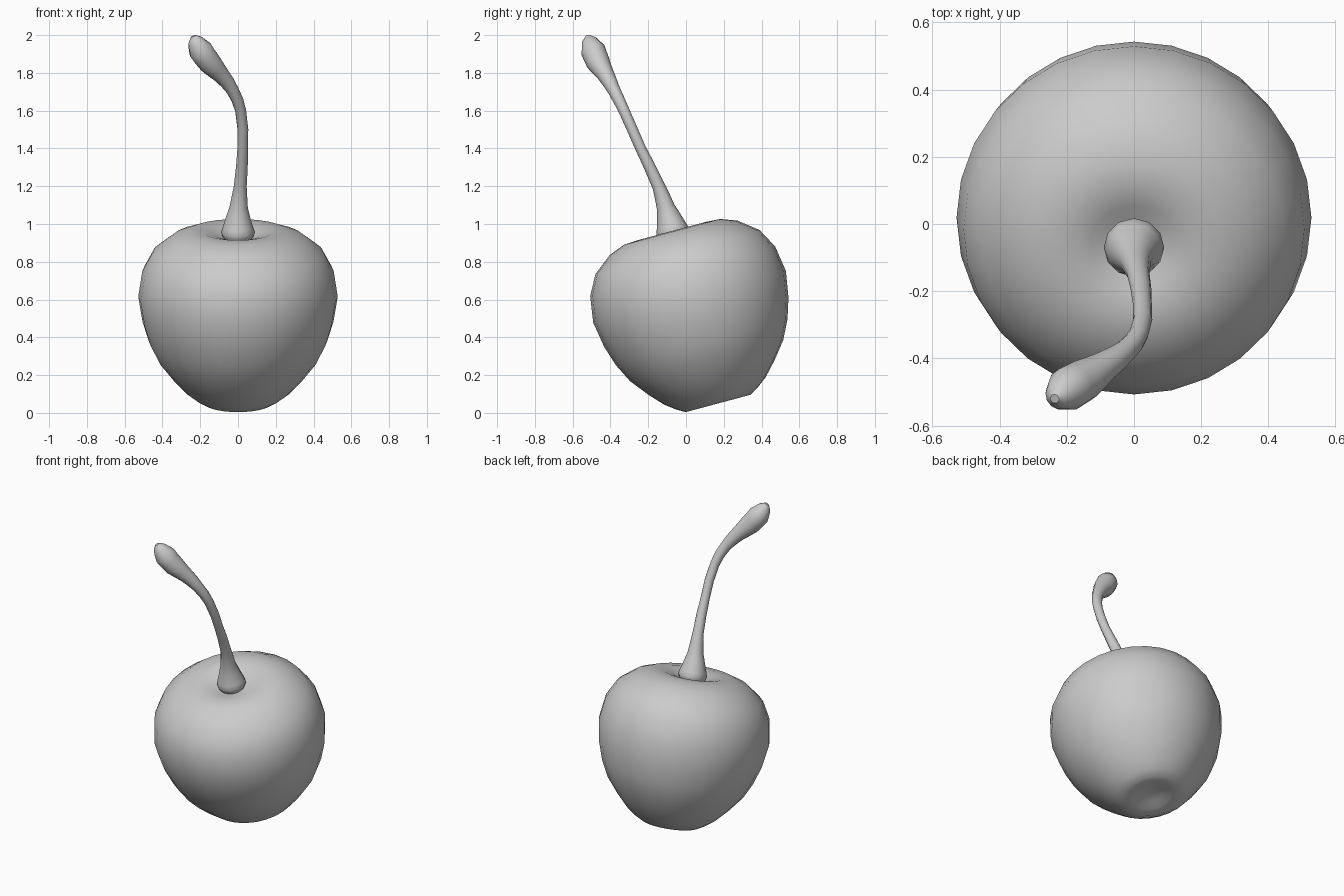
import bpy, bmesh
from math import radians, tau
from mathutils import Matrix

if "Cube" in bpy.data.objects:
    bpy.data.objects.remove(bpy.data.objects["Cube"])


def activate(obj):
    bpy.ops.object.select_all(action='DESELECT')
    obj.select_set(True)
    bpy.context.view_layer.objects.active = obj


# Fruit: a dimpled profile (radius, height) spun round a tilted axis
profile = [(0, .03), (.07, .02), (.12, .005), (.177, 0), (.225, .028), (.278, .068),
           (.345, .14), (.42, .235), (.47, .335), (.505, .445), (.528, .585),
           (.507, .724), (.45, .83), (.35, .908), (.265, .94), (.19, .945),
           (.13, .93), (.085, .912), (0, .89)]
bm = bmesh.new()
verts = [bm.verts.new((r, 0, h)) for r, h in profile]
edges = [bm.edges.new(pair) for pair in zip(verts, verts[1:])]
bmesh.ops.spin(bm, geom=verts + edges, cent=(0, 0, 0), axis=(0, 0, 1),
               angle=tau, steps=28, use_duplicate=False)
bmesh.ops.remove_doubles(bm, verts=bm.verts, dist=0.0005)
bmesh.ops.recalc_face_normals(bm, faces=bm.faces)
bm.transform(Matrix.Translation((0, .17, .05)) @ Matrix.Rotation(radians(15), 4, 'X'))
mesh = bpy.data.meshes.new("cherry_fruit")
bm.to_mesh(mesh)
bm.free()
fruit = bpy.data.objects.new("cherry_fruit", mesh)
bpy.context.collection.objects.link(fruit)
activate(fruit)
bpy.ops.object.shade_smooth()

# Stem: a bent tube flaring at the base and swelling at the tip (x, y, z, radius)
path = [(0, -.062, .925, .078), (0, -.07, .955, .09), (0, -.084, 1.01, .072),
        (.004, -.108, 1.09, .048), (.012, -.145, 1.2, .034), (.025, -.24, 1.4, .028),
        (.014, -.328, 1.6, .029), (-.03, -.382, 1.71, .034), (-.09, -.425, 1.79, .046),
        (-.15, -.465, 1.855, .063), (-.198, -.492, 1.92, .066),
        (-.225, -.512, 1.97, .042), (-.236, -.52, 1.995, .014)]
curve = bpy.data.curves.new("cherry_stem", 'CURVE')
curve.dimensions = '3D'
curve.bevel_depth = 1
curve.bevel_resolution = 4
curve.use_fill_caps = True
spline = curve.splines.new('BEZIER')
spline.resolution_u = 2
spline.bezier_points.add(len(path) - 1)
for point, (x, y, z, r) in zip(spline.bezier_points, path):
    point.co = (x, y, z)
    point.radius = r
    point.handle_left_type = point.handle_right_type = 'AUTO'
stem = bpy.data.objects.new("cherry_stem", curve)
bpy.context.collection.objects.link(stem)
activate(stem)
bpy.ops.object.convert(target='MESH')
bpy.ops.object.shade_smooth_by_angle(angle=radians(60))
